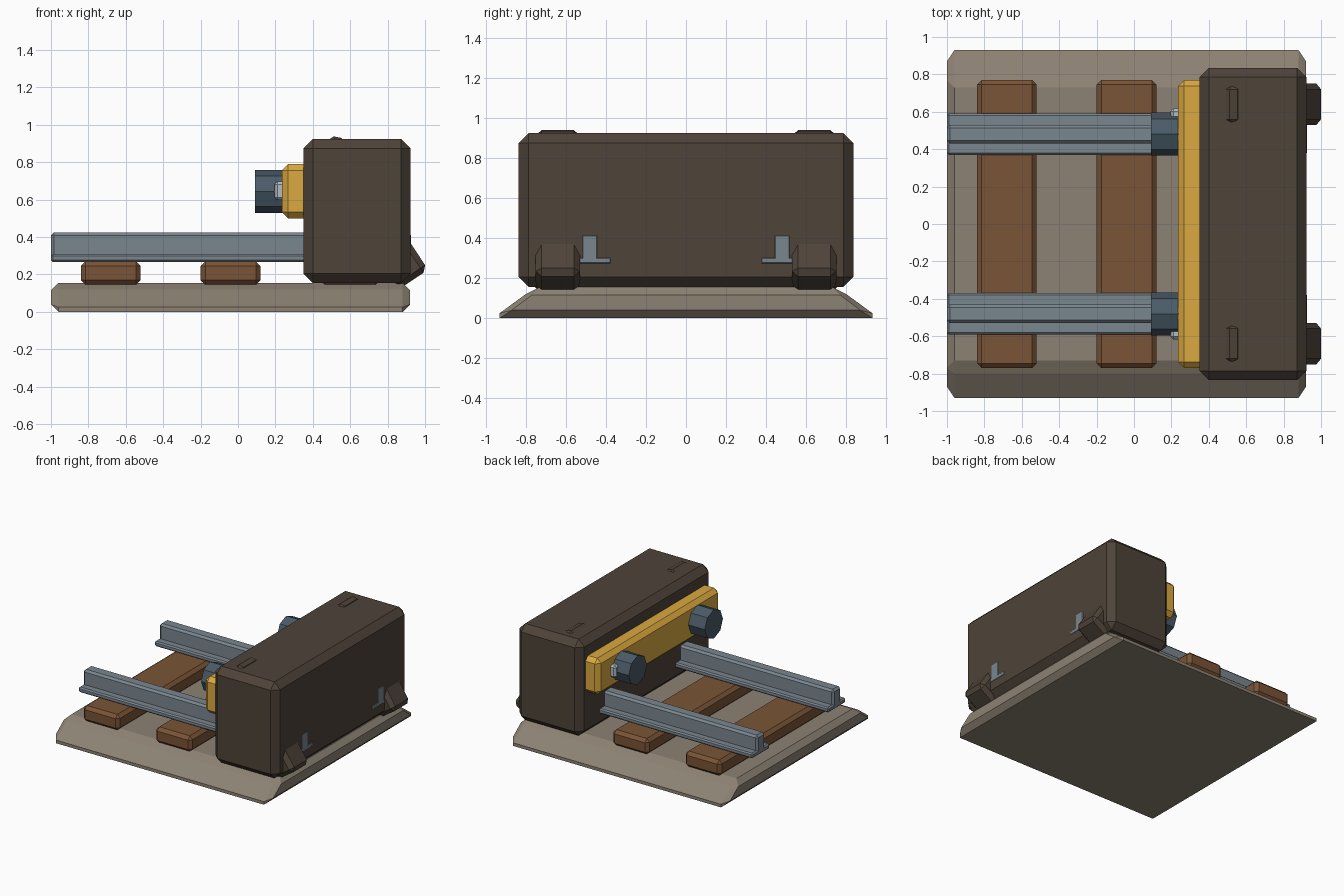
import bpy, bmesh, math
from mathutils import Matrix

if "Cube" in bpy.data.objects:
    bpy.data.objects.remove(bpy.data.objects["Cube"])


def material(name, hex_code):
    lin = lambda v: v / 12.92 if v <= 0.04045 else ((v + 0.055) / 1.055) ** 2.4
    rgb = [lin(int(hex_code[i:i + 2], 16) / 255) for i in (0, 2, 4)]
    m = bpy.data.materials.new(name)
    m.diffuse_color = (*rgb, 1)
    m.use_nodes = True
    m.node_tree.nodes["Principled BSDF"].inputs["Base Color"].default_value = m.diffuse_color
    return m


STONE = material("gravel", "8c8273")
WOOD = material("wood", "7a5436")
STEEL = material("steel", "7a868f")
BLOCK = material("dark_block", "4e4339")
YELLOW = material("yellow_paint", "dba940")
DARK_STEEL = material("dark_steel", "4a5b67")
BOLT = material("bright_steel", "b0bcc4")


def finish(name, bm, mat):
    bmesh.ops.recalc_face_normals(bm, faces=bm.faces)
    me = bpy.data.meshes.new(name)
    bm.to_mesh(me)
    bm.free()
    me.materials.append(mat)
    ob = bpy.data.objects.new(name, me)
    bpy.context.collection.objects.link(ob)
    return ob


def box(name, xr, yr, zr, bevel, mat, tilt=0):
    """Chamfered box from axis ranges, optionally tilted about Y."""
    bm = bmesh.new()
    bmesh.ops.create_cube(bm, size=1)
    size = [r[1] - r[0] for r in (xr, yr, zr)]
    mid = [(r[1] + r[0]) / 2 for r in (xr, yr, zr)]
    bmesh.ops.scale(bm, vec=size, verts=bm.verts)
    bmesh.ops.bevel(bm, geom=bm.edges[:], offset=bevel, segments=1,
                    profile=0.5, affect='EDGES')
    bm.transform(Matrix.Translation(mid) @ Matrix.Rotation(tilt, 4, 'Y'))
    return finish(name, bm, mat)


# Ballast bed: sloped-side slab with chamfered ends
bm = bmesh.new()
middle = [(0.93, 0), (0.93, 0.025), (0.80, 0.12), (0.73, 0.155)]
end = [(0.87, 0.04), (0.77, 0.115)]
for xs, prof in (((-0.96, 0.88), middle), ((-1.0, 0.92), end)):
    for x in xs:
        for y, z in prof:
            bm.verts.new((x, y, z))
            bm.verts.new((x, -y, z))
bmesh.ops.convex_hull(bm, input=bm.verts)
bmesh.ops.dissolve_limit(bm, angle_limit=math.radians(2), verts=bm.verts, edges=bm.edges)
finish("ballast_bed", bm, STONE)

# Sleepers, the last one mostly inside the block
for i in range(3):
    x = -0.68 + 0.64 * i
    box(f"sleeper_{i + 1}", (x - 0.16, x + 0.16), (-0.77, 0.77), (0.145, 0.27), 0.025, WOOD)

# Stop block and the yellow buffer beam
box("stop_block", (0.35, 0.922), (-0.835, 0.835), (0.155, 0.925), 0.05, BLOCK)
box("buffer_beam", (0.235, 0.39), (-0.77, 0.77), (0.50, 0.79), 0.033, YELLOW)

for side, s in (("left", 1), ("right", -1)):
    yc = s * 0.48

    def span(c, half):
        return (s * c - half, s * c + half)

    # Rail foot and head, running right through the block
    box(f"rail_foot_{side}", (-1.0, 0.925), span(0.48, 0.11), (0.267, 0.308), 0.01, STEEL)
    box(f"rail_head_{side}", (-1.0, 0.925), span(0.48, 0.05), (0.27, 0.425), 0.016, STEEL)

    # Octagonal buffer
    bm = bmesh.new()
    bmesh.ops.create_cone(bm, cap_ends=True, segments=8, radius1=0.115,
                          radius2=0.115, depth=0.17)
    bm.transform(Matrix.Translation((0.175, yc, 0.645)) @ Matrix.Rotation(math.pi / 2, 4, 'Y'))
    finish(f"buffer_{side}", bm, DARK_STEEL)

    # Bolt beside the buffer
    box(f"bolt_{side}", (0.195, 0.26), span(0.567, 0.05), (0.597, 0.697), 0.015, BOLT)

    # Slanted brace: foot shows behind the block, tip through its top
    box(f"brace_{side}", (0.593, 0.793), span(0.64, 0.11), (0.098, 0.972), 0.03, BLOCK,
        tilt=-math.asin(0.55))
